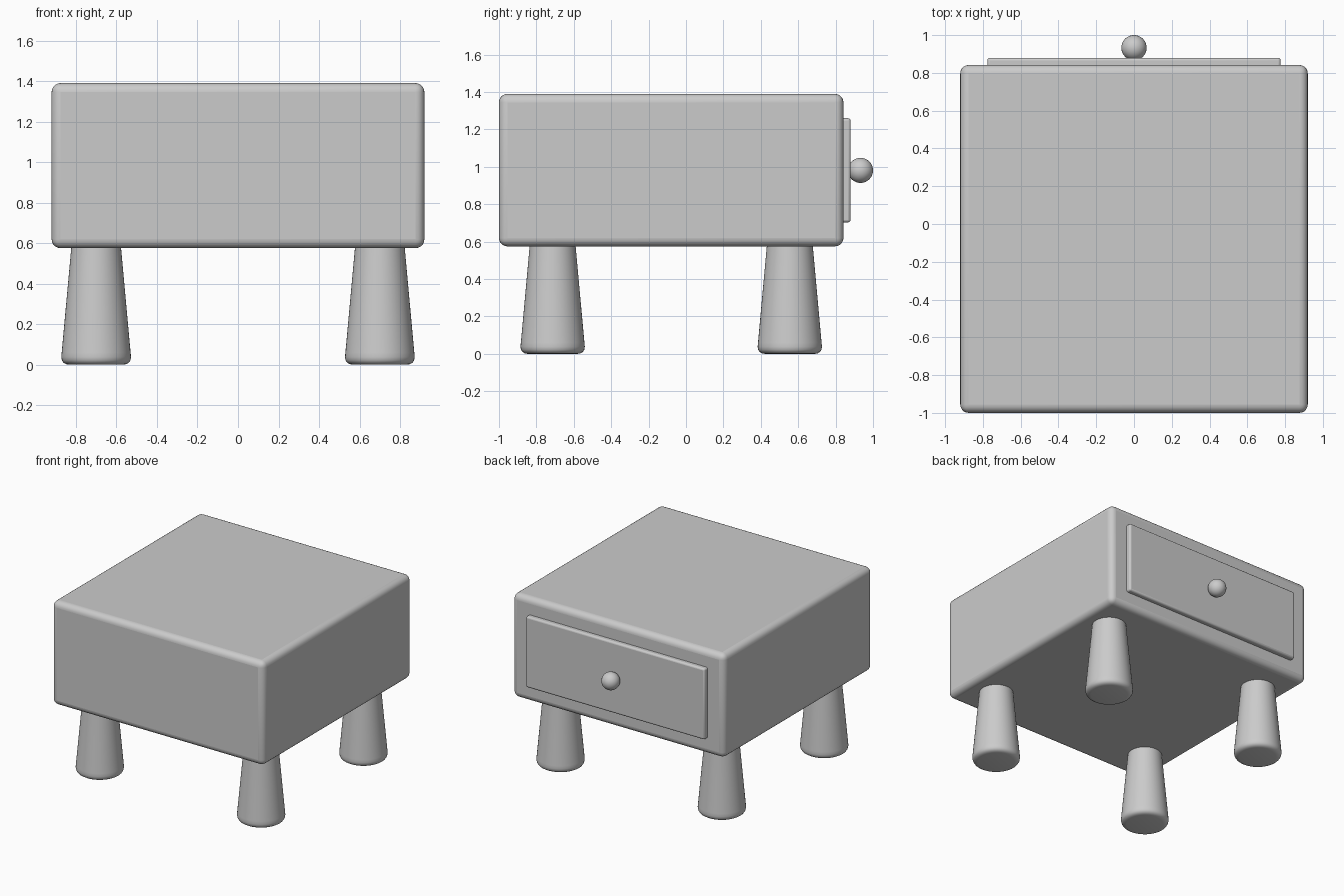
import bpy, bmesh, math

if "Cube" in bpy.data.objects:
    bpy.data.objects.remove(bpy.data.objects["Cube"])


def smooth(ob, angle=40):
    bpy.ops.object.select_all(action='DESELECT')
    ob.select_set(True)
    bpy.context.view_layer.objects.active = ob
    bpy.ops.object.shade_smooth_by_angle(angle=math.radians(angle))


def rounded_box(name, lo, hi, radius, segments):
    size = [b - a for a, b in zip(lo, hi)]
    centre = [(a + b) / 2 for a, b in zip(lo, hi)]
    bpy.ops.mesh.primitive_cube_add(size=1, location=centre)
    ob = bpy.context.object
    ob.name = name
    for v in ob.data.vertices:
        v.co = [c * s for c, s in zip(v.co, size)]
    bev = ob.modifiers.new("rounding", 'BEVEL')
    bev.width, bev.segments = radius, segments
    smooth(ob)
    return ob


def lathe(name, profile, location, sides=48):
    # revolve an (r, z) profile around z; both ends are capped
    bm = bmesh.new()
    rings = []
    for r, z in profile:
        rings.append([bm.verts.new((r * math.cos(2 * math.pi * i / sides),
                                    r * math.sin(2 * math.pi * i / sides), z))
                      for i in range(sides)])
    for a, b in zip(rings, rings[1:]):
        for i in range(sides):
            j = (i + 1) % sides
            bm.faces.new((a[i], a[j], b[j], b[i]))
    bm.faces.new(rings[0][::-1])
    bm.faces.new(rings[-1])
    me = bpy.data.meshes.new(name)
    bm.to_mesh(me)
    bm.free()
    ob = bpy.data.objects.new(name, me)
    bpy.context.collection.objects.link(ob)
    ob.location = location
    smooth(ob)
    return ob


# cabinet body
rounded_box("cabinet_body", (-0.92, -1.0, 0.575), (0.92, 0.842, 1.39), 0.045, 5)

# drawer panel on the +y side
rounded_box("drawer_front", (-0.776, 0.80, 0.703), (0.776, 0.88, 1.26), 0.014, 3)

# drawer knob
bpy.ops.mesh.primitive_uv_sphere_add(segments=32, ring_count=16, radius=0.067,
                                     location=(0, 0.933, 0.981))
knob = bpy.context.object
knob.name = "drawer_knob"
smooth(knob)

# four tapered legs with rounded feet
leg_profile = [(0.132, 0.0), (0.149, 0.003), (0.162, 0.011), (0.169, 0.022),
               (0.172, 0.038), (0.170, 0.06), (0.123, 0.575), (0.121, 0.60)]
for side, x in (("left", -0.70), ("right", 0.70)):
    for end, y in (("front", -0.713), ("back", 0.555)):
        lathe(f"{end}_{side}_leg", leg_profile, (x, y, 0))
